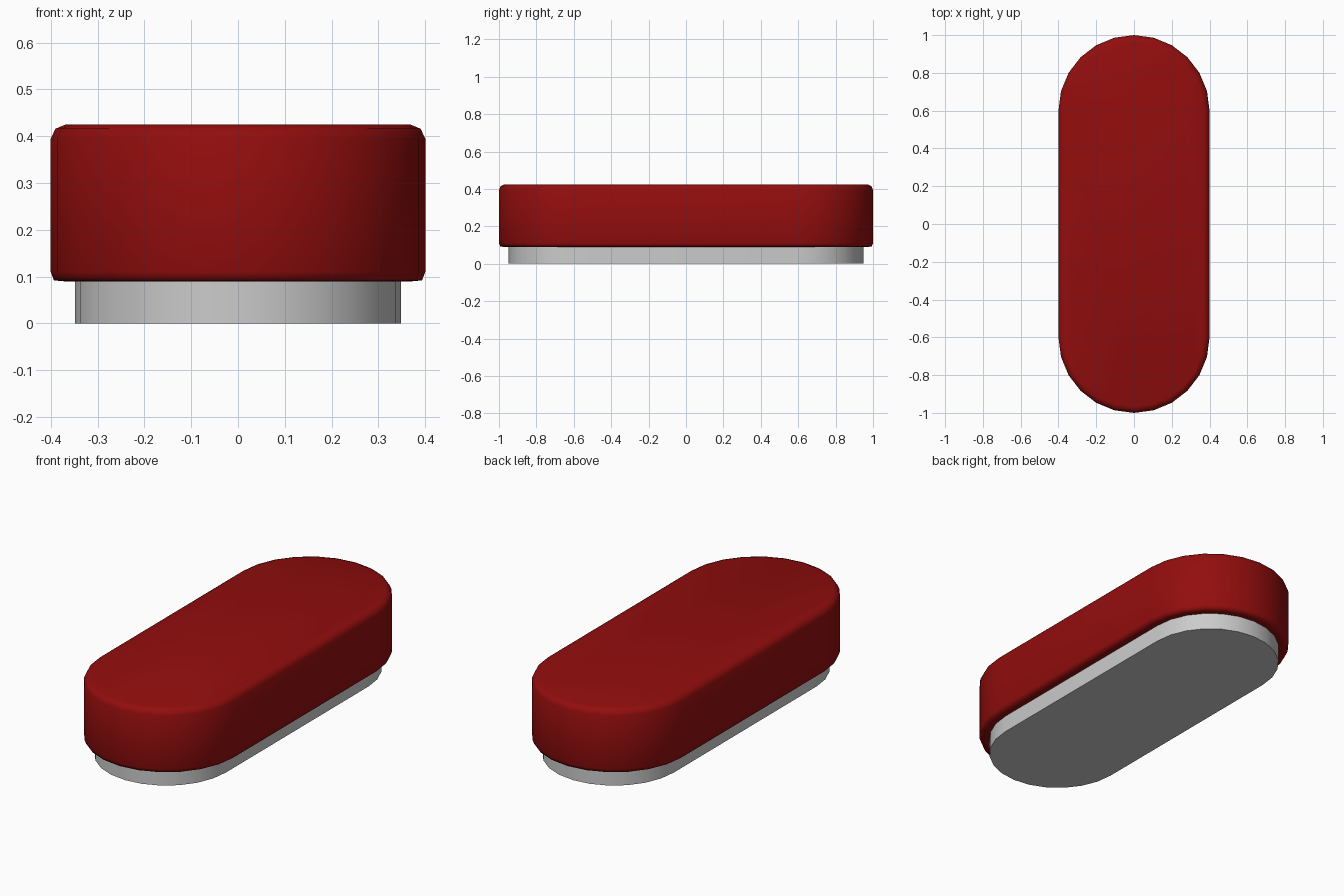
import bpy, bmesh, math

if "Cube" in bpy.data.objects:
    bpy.data.objects.remove(bpy.data.objects["Cube"])

STRAIGHT = 0.6   # y of the centres of the rounded ends
SEGS = 12        # sides per rounded end


def stadium_ring(bm, r, z):
    verts = []
    for end in (0, 1):
        cy = STRAIGHT if end == 0 else -STRAIGHT
        for i in range(SEGS + 1):
            a = math.pi * (end + i / SEGS)
            verts.append(bm.verts.new((r * math.cos(a), cy + r * math.sin(a), z)))
    return verts


def stadium_solid(name, profile, angle, color=None):
    """Loft stadium outlines through (radius, height) pairs and cap both ends."""
    bm = bmesh.new()
    rings = [stadium_ring(bm, r, z) for r, z in profile]
    n = len(rings[0])
    for lo, hi in zip(rings, rings[1:]):
        for i in range(n):
            j = (i + 1) % n
            bm.faces.new((lo[i], lo[j], hi[j], hi[i]))
    bm.faces.new(rings[0][::-1])
    bm.faces.new(rings[-1])
    mesh = bpy.data.meshes.new(name)
    bm.to_mesh(mesh)
    bm.free()
    ob = bpy.data.objects.new(name, mesh)
    bpy.context.collection.objects.link(ob)
    if color:
        mat = bpy.data.materials.new(name + "_red")
        mat.diffuse_color = color
        mat.use_nodes = True
        mat.node_tree.nodes["Principled BSDF"].inputs["Base Color"].default_value = mat.diffuse_color
        mesh.materials.append(mat)
    bpy.ops.object.select_all(action='DESELECT')
    ob.select_set(True)
    bpy.context.view_layer.objects.active = ob
    bpy.ops.object.shade_smooth_by_angle(angle=math.radians(angle))
    return ob


# Grey plinth under the seat
stadium_solid("base", [(0.348, 0.0), (0.348, 0.092)], 40)

# Red padded seat with softened top and bottom rims
stadium_solid("seat_cushion",
              [(0.37, 0.09), (0.393, 0.092), (0.4, 0.11),
               (0.4, 0.395), (0.39, 0.416), (0.368, 0.425)],
              75, (0.29, 0.004, 0.004, 1))
